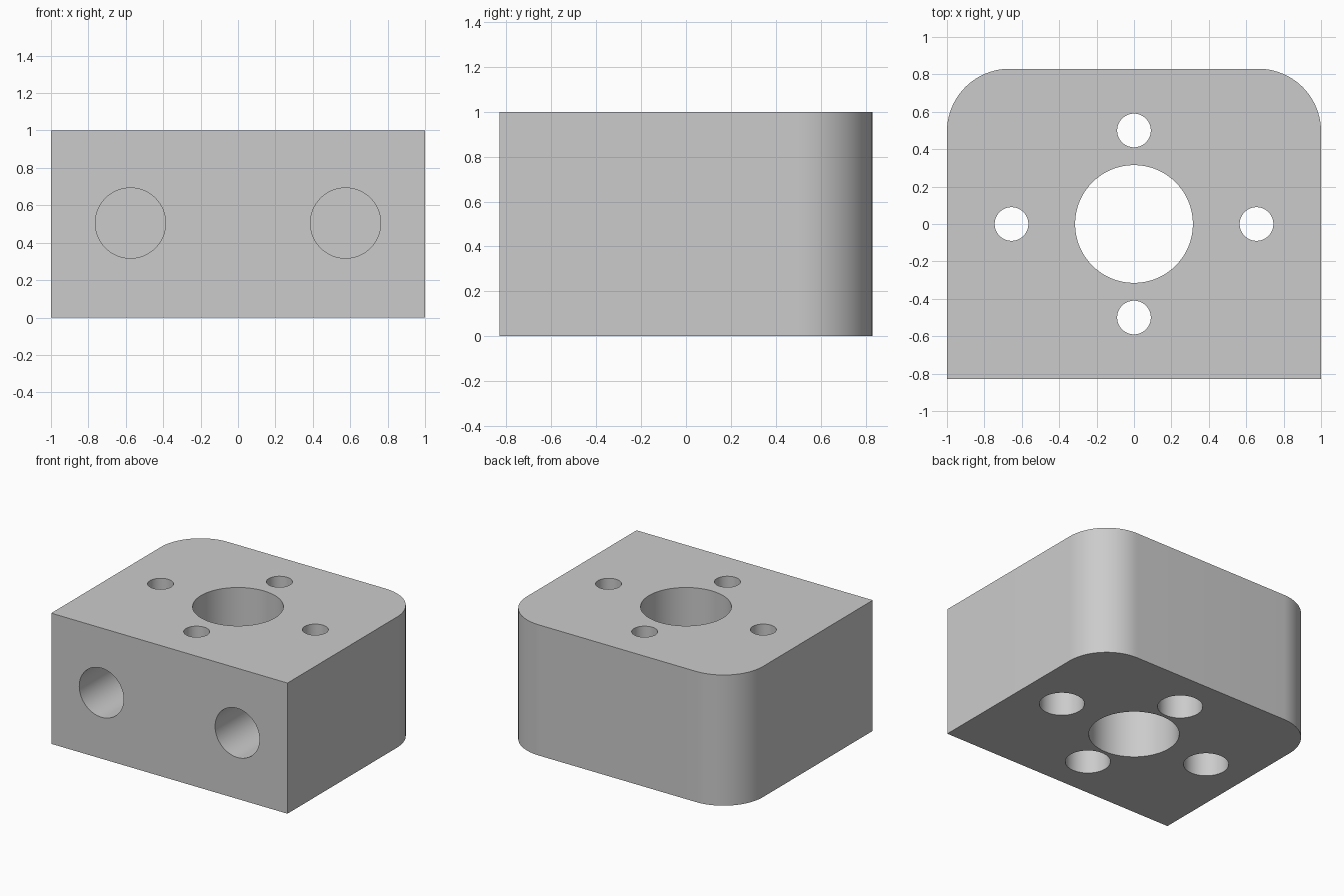
import bpy, bmesh, math
from mathutils import Matrix, Vector

cube = bpy.data.objects.get("Cube")
if cube:
    bpy.data.objects.remove(cube, do_unlink=True)

WIDTH, DEPTH, HEIGHT = 2.0, 1.66, 1.0
CORNER = 0.335
SEGMENTS = 64

# Single plain grey
grey = bpy.data.materials.new("plain_grey")
grey.use_nodes = True
colour = (0.6, 0.6, 0.6, 1)
grey.diffuse_color = colour
grey.node_tree.nodes["Principled BSDF"].inputs["Base Color"].default_value = colour


def make_object(name, bm):
    mesh = bpy.data.meshes.new(name)
    bm.to_mesh(mesh)
    bm.free()
    mesh.materials.append(grey)
    obj = bpy.data.objects.new(name, mesh)
    bpy.context.collection.objects.link(obj)
    return obj


def drill(block, start, direction, radius, depth):
    """Cut a flat-ended round hole, beginning just outside the start point."""
    clearance = 0.1
    direction = Vector(direction)
    middle = Vector(start) + direction * (depth - clearance) / 2
    turn = direction.to_track_quat('Z', 'Y').to_matrix().to_4x4()
    bm = bmesh.new()
    bmesh.ops.create_cone(bm, cap_ends=True, segments=SEGMENTS, radius1=radius,
                          radius2=radius, depth=depth + clearance,
                          matrix=Matrix.Translation(middle) @ turn)
    cutter = make_object("hole_cutter", bm)
    cutter.hide_render = True
    cut = block.modifiers.new("hole", 'BOOLEAN')
    cut.operation = 'DIFFERENCE'
    cut.solver = 'EXACT'
    cut.object = cutter
    bpy.ops.object.modifier_apply(modifier=cut.name)
    bpy.data.objects.remove(cutter, do_unlink=True)


# Block with its two back vertical edges rounded
bm = bmesh.new()
bmesh.ops.create_cube(bm, size=1, matrix=Matrix.Translation((0, 0, HEIGHT / 2))
                      @ Matrix.Diagonal((WIDTH, DEPTH, HEIGHT, 1)))
back_edges = [e for e in bm.edges if all(v.co.y > 0 for v in e.verts)
              and abs(e.verts[0].co.z - e.verts[1].co.z) > 0.5]
bmesh.ops.bevel(bm, geom=back_edges, offset=CORNER, segments=20,
                profile=0.5, affect='EDGES')
block = make_object("mounting_block", bm)
bpy.context.view_layer.objects.active = block
block.select_set(True)

# Central through bore
drill(block, (0, 0, 0), (0, 0, 1), 0.315, HEIGHT + 0.1)

# Four bolt holes, counterbored from below
for x, y in ((0.655, 0), (-0.655, 0), (0, 0.5), (0, -0.5)):
    drill(block, (x, y, 0), (0, 0, 1), 0.09, HEIGHT + 0.1)
    drill(block, (x, y, 0), (0, 0, 1), 0.157, 0.22)

# Two blind ports in the front face
for side in (-1, 1):
    drill(block, (side * 0.575, -DEPTH / 2, 0.505), (0, 1, 0), 0.188, 0.5)

bpy.ops.object.shade_smooth_by_angle(angle=math.radians(30))
